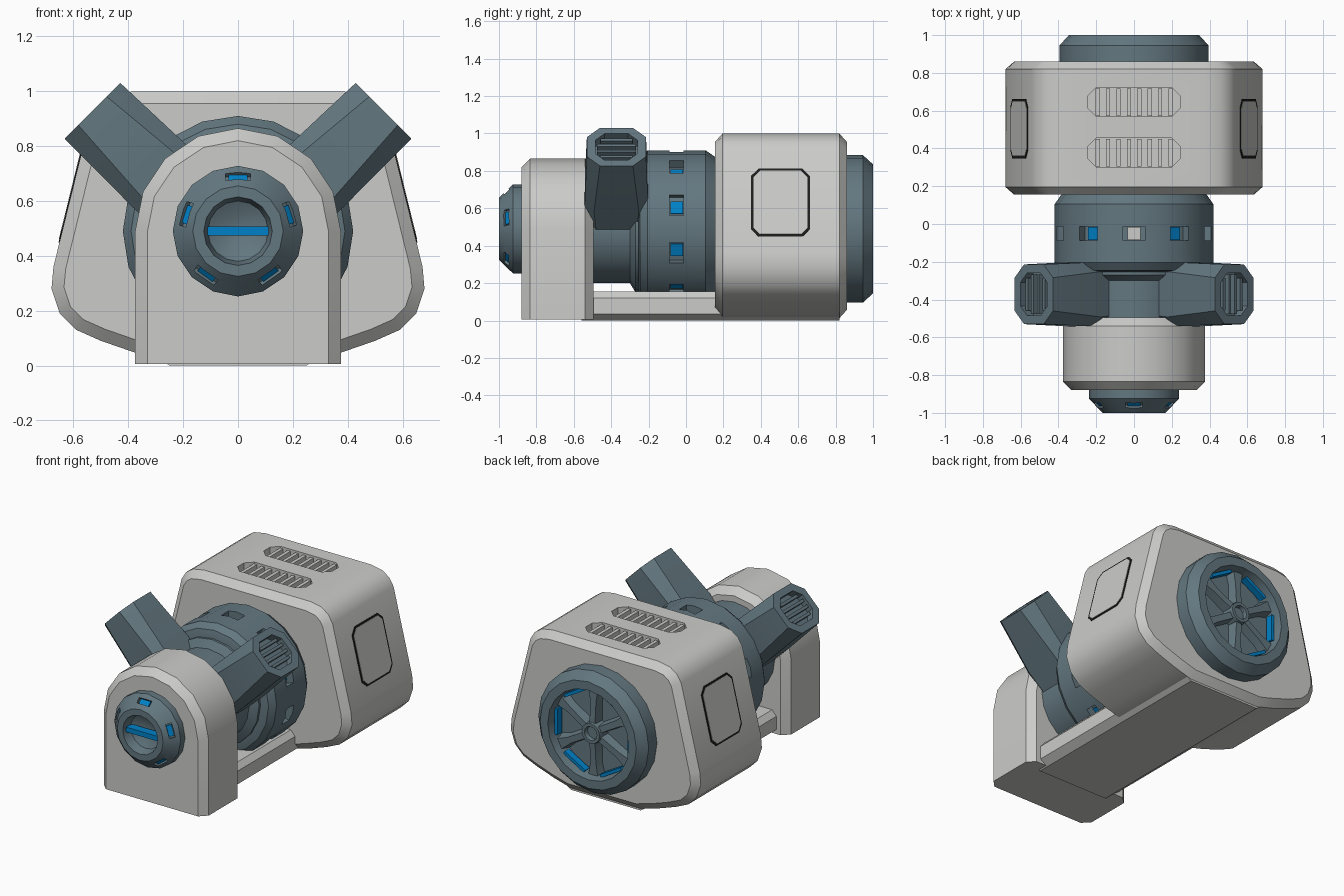
import bpy, bmesh, math
from mathutils import Vector, Matrix

if "Cube" in bpy.data.objects:
    bpy.data.objects.remove(bpy.data.objects["Cube"])

CZ = 0.49  # height of the main axis


def material(name, rgb):
    m = bpy.data.materials.new(name)
    m.diffuse_color = (*rgb, 1)
    m.use_nodes = True
    m.node_tree.nodes["Principled BSDF"].inputs["Base Color"].default_value = m.diffuse_color
    return m


GREY = material("light_grey", (0.60, 0.60, 0.585))
STEEL = material("blue_grey", (0.125, 0.185, 0.215))
BLUE = material("bright_blue", (0.0, 0.22, 0.58))
BLACK = material("black", (0.012, 0.012, 0.012))


def frame(o, u, v, w):
    m = Matrix((u, v, w)).transposed().to_4x4()
    m.translation = o
    return m


def loft(name, rings, mat, matrix=Matrix()):
    """Skin a list of equal-length point rings and cap both ends."""
    bm = bmesh.new()
    vs = [[bm.verts.new(matrix @ Vector(p)) for p in r] for r in rings]
    n = len(rings[0])
    for a, b in zip(vs, vs[1:]):
        for i in range(n):
            bm.faces.new((a[i], a[(i + 1) % n], b[(i + 1) % n], b[i]))
    bm.faces.new(vs[0])
    bm.faces.new(vs[-1])
    bmesh.ops.recalc_face_normals(bm, faces=bm.faces)
    me = bpy.data.meshes.new(name)
    bm.to_mesh(me)
    bm.free()
    me.materials.append(mat)
    ob = bpy.data.objects.new(name, me)
    bpy.context.collection.objects.link(ob)
    return ob


def octagon(hx, hy, c, z, ox=0):
    return [(ox + x, y, z) for x, y in
            ((hx, hy - c), (hx - c, hy), (c - hx, hy), (-hx, hy - c),
             (-hx, c - hy), (c - hx, -hy), (hx - c, -hy), (hx, c - hy))]


def box(name, hx, hy, z0, z1, mat, m, ox=0):
    return loft(name, [[(ox + a * hx, b * hy, z) for a, b in
                        ((1, 1), (-1, 1), (-1, -1), (1, -1))] for z in (z0, z1)], mat, m)


def lathe(name, profile, n, mat):
    return loft(name, [[(r * math.sin(t), y, CZ + r * math.cos(t))
                        for t in (2 * math.pi * i / n for i in range(n))]
                       for r, y in profile], mat)


def cut(ob, cutters):
    for c in cutters:
        mod = ob.modifiers.new("cut", 'BOOLEAN')
        mod.operation, mod.solver, mod.object = 'DIFFERENCE', 'EXACT', c
    ev = ob.evaluated_get(bpy.context.evaluated_depsgraph_get())
    me = bpy.data.meshes.new_from_object(ev)
    ob.modifiers.clear()
    ob.data = me
    for c in cutters:
        bpy.data.objects.remove(c)


def inset(pts, d):
    """Offset a counter-clockwise outline inwards."""
    out = []
    for i, p in enumerate(pts):
        a = (Vector(p) - Vector(pts[i - 1])).normalized()
        b = (Vector(pts[(i + 1) % len(pts)]) - Vector(p)).normalized()
        na, nb = Vector((-a.y, a.x)), Vector((-b.y, b.x))
        out.append(Vector(p) + (na + nb) * d / (1 + na.dot(nb)))
    return out


X, Y, Z = Vector((1, 0, 0)), Vector((0, 1, 0)), Vector((0, 0, 1))

# Rear housing: rounded trapezoid section with bevelled ends
half = [(.25, .012), (.37, .045), (.50, .09), (.59, .13), (.65, .19), (.68, .28),
        (.673, .36), (.54, .90), (.51, .95), (.46, .985), (.38, 1.0)]
outline = half + [(-x, z) for x, z in reversed(half)]
housing = loft("rear_housing",
               [[(p[0], y, p[1]) for p in inset(outline, d)] for y, d in
                ((.155, .045), (.195, 0), (.82, 0), (.86, .045))], GREY)

# Roof vents with ribs
cutters = []
for y in (.378, .645):
    m = frame((0, y, 1), X, Y, Z)
    cutters.append(loft("vent_cutter", [octagon(.245, .077, .045, z) for z in (-.05, .03)], GREY, m))
    for i in range(8):
        box("vent_rib", .011, .073, -.055, -.01, GREY, m, -.192 + i * .055)
cut(housing, cutters)

# Side access panels with black outline
for s in (1, -1):
    m = frame((s * .6066, .505, .63), Vector((-s * .239, 0, .971)), Y, Vector((s * .971, 0, .239)))
    loft("panel_outline", [octagon(.187, .157, .04, z) for z in (-.01, .003)], BLACK, m)
    loft("side_panel", [octagon(.175, .145, .036, z) for z in (-.01, .005)], GREY, m)

# Rear exhaust cap with fan
lathe("rear_cap", [(.395, .84), (.395, .945), (.345, 1.0), (.29, 1.0), (.27, .90)], 20, STEEL)
lathe("fan_hub", [(.075, .89), (.065, .975), (.045, .975), (.04, .95)], 12, STEEL)
for i in range(6):
    t = math.radians(60 * i + 30)
    r, q = Vector((math.cos(t), 0, math.sin(t))), Vector((-math.sin(t), 0, math.cos(t)))
    m = frame((0, .89, CZ), q, Y, r)
    loft("fan_spoke", [[(w, 0, d), (-w, 0, d), (-w * .6, h, d), (w * .6, h, d)]
                       for d, w, h in ((.04, .032, .07), (.20, .034, .06), (.278, .055, .06))], STEEL, m)
    t += math.radians(30)
    r, q = Vector((math.cos(t), 0, math.sin(t))), Vector((-math.sin(t), 0, math.cos(t)))
    box("exhaust_light", .085, .022, .25, .27, BLUE, frame((0, .935, CZ), q, Y, r))

# Middle ring with ten lit slots
ring = lathe("middle_ring", [(.35, -.255), (.39, -.245), (.42, -.205), (.42, .105), (.385, .155), (.385, .18)], 20, STEEL)
cutters = []
for i in range(10):
    t = math.radians(90 + 36 * i)
    r, q = Vector((math.cos(t), 0, math.sin(t))), Vector((-math.sin(t), 0, math.cos(t)))
    m = frame((0, -.05, CZ), q, Y, r)
    cutters.append(box("slot_cutter", .058, .037, .36, .45, STEEL, m))
    box("slot_light", .034, .034, .35, .368, GREY if i == 0 else BLUE, m)
cut(ring, cutters)

# Drum between ring and front housing
lathe("drum", [(.29, -.56), (.29, -.30), (.34, -.27), (.34, -.24)], 20, STEEL)


# Front housing: arch with bevelled ends
def arch(r, y):
    arc = [(r * math.cos(math.pi * i / 8), y, CZ + r * math.sin(math.pi * i / 8)) for i in range(9)]
    return [(r, y, .006)] + arc + [(-r, y, .006)]


loft("front_housing", [arch(.33, -.88), arch(.375, -.835), arch(.375, -.54), arch(.33, -.495)], GREY)

# Front nose cap with recess, five lit slots and a glowing bar
nose = lathe("nose_cap", [(.238, -.86), (.238, -.925), (.20, -.965), (.165, -1.0), (.125, -1.0),
                          (.11, -.94), (.045, -.905)], 16, STEEL)
cutters = []
for i in range(5):
    t = math.radians(90 + 72 * i)
    r, q = Vector((math.cos(t), 0, math.sin(t))), Vector((-math.sin(t), 0, math.cos(t)))
    w = (r - Y).normalized()
    m = frame(Vector((0, -.962, CZ)) + r * .201, q, (r + Y).normalized(), w)
    cutters.append(box("nose_cutter", .045, .018, -.022, .04, STEEL, m))
    box("nose_light", .034, .016, -.03, -.012, BLUE, m)
cut(nose, cutters)
box("nose_bar", .112, .016, .93, .985, BLUE, frame((0, 0, CZ), X, Z, -Y))

# Two angled arms with slatted tips
A = math.sqrt(.5)
for s in (1, -1):
    m = frame((0, -.372, CZ), Vector((s * A, 0, -A)), Y, Vector((s * A, 0, A)))
    arm = loft("arm", [octagon(.14, .13, .03, .08, .065), octagon(.15, .17, .05, .34, .06),
                       octagon(.1435, .158, .07, .685, .065)], STEEL, m)
    cut(arm, [loft("tip_cutter", [octagon(.10, .113, .05, z, .065) for z in (.635, .72)], STEEL, m)])
    for i in range(4):
        box("tip_slat", .009, .105 if i in (1, 2) else .085, .62, .675, STEEL, m, .065 + (i - 1.5) * .042)

# Base rail under the whole body
side = [(.25, 0), (.30, .035), (.30, .12), (.27, .155)]
loft("base_rail", [[(x, y, z) for x, z in side + [(-x, z) for x, z in reversed(side)]]
                   for y in (-.56, .82)], GREY)

bpy.context.view_layer.update()
for ob in bpy.data.objects:
    ob.select_set(True)
bpy.context.view_layer.objects.active = housing
bpy.ops.object.shade_smooth_by_angle(angle=math.radians(32))
